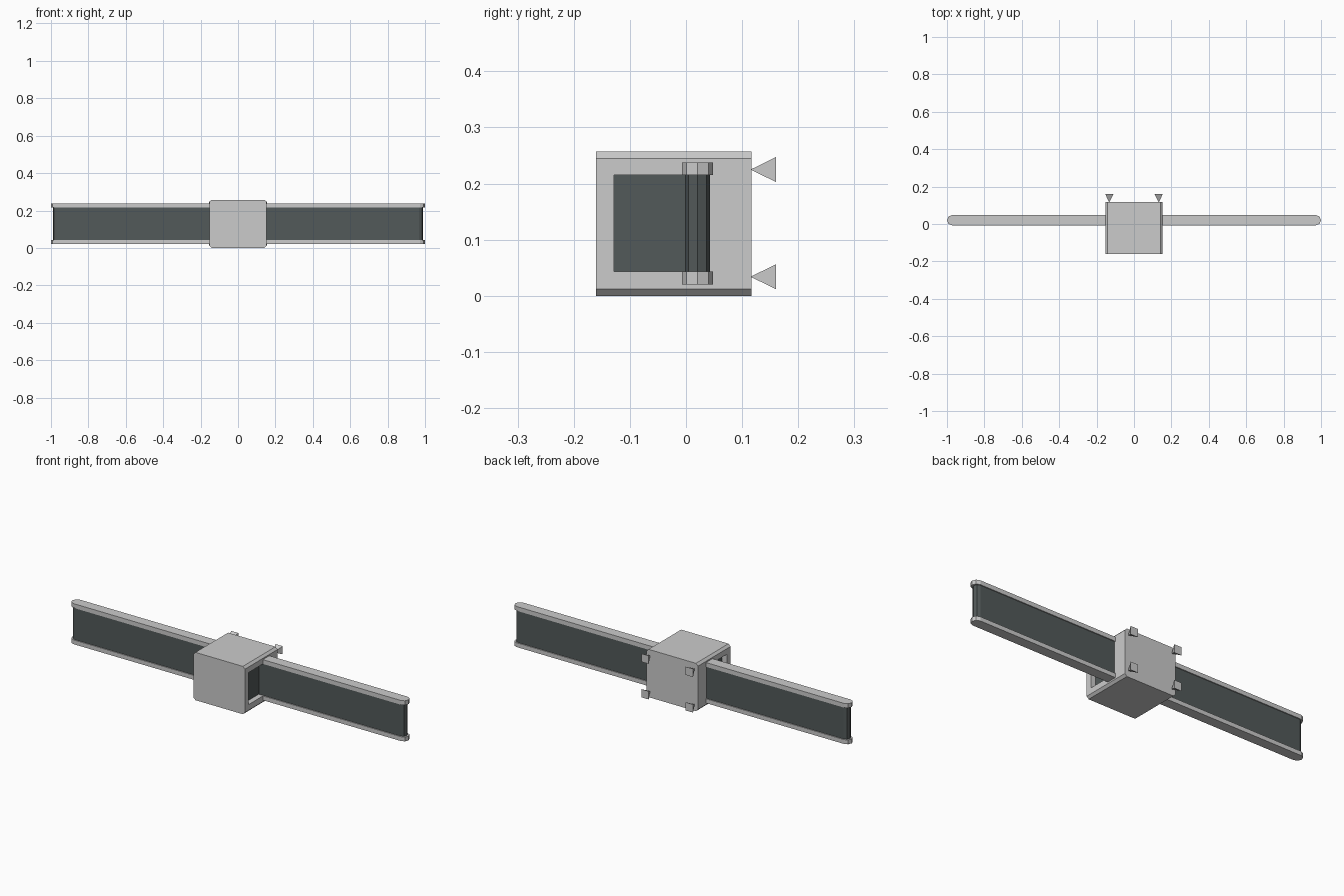
import bpy, bmesh, math

if "Cube" in bpy.data.objects:
    bpy.data.objects.remove(bpy.data.objects["Cube"])

dark = bpy.data.materials.new("dark_panel")
dark.diffuse_color = (0.085, 0.1, 0.1, 1)
dark.use_nodes = True
dark.node_tree.nodes["Principled BSDF"].inputs["Base Color"].default_value = dark.diffuse_color
BEAM_Y = 0.0205


def make(name, bm, mat=None):
    bmesh.ops.recalc_face_normals(bm, faces=bm.faces)
    me = bpy.data.meshes.new(name)
    bm.to_mesh(me)
    bm.free()
    ob = bpy.data.objects.new(name, me)
    bpy.context.collection.objects.link(ob)
    if mat:
        me.materials.append(mat)
    return ob


def extrude(name, pts, vec, mat=None):
    bm = bmesh.new()
    f = bm.faces.new([bm.verts.new(p) for p in pts])
    r = bmesh.ops.extrude_face_region(bm, geom=[f])
    bmesh.ops.translate(bm, vec=vec, verts=[v for v in r["geom"] if isinstance(v, bmesh.types.BMVert)])
    # the starting face stays as the opposite cap
    return make(name, bm, mat)


def stadium(name, half_len, r, z0, z1, mat=None):
    pts = []
    for side, start in ((1, -90), (-1, 90)):
        for i in range(5):
            a = math.radians(start + 45 * i)
            pts.append((side * (half_len - r) + r * math.cos(a), BEAM_Y + r * math.sin(a), z0))
    return extrude(name, pts, (0, 0, z1 - z0), mat)


# long track: two rails and the dark web between them
stadium("lower_rail", 1.0, 0.0275, 0.02, 0.043)
stadium("upper_rail", 1.0, 0.0275, 0.215, 0.238)
stadium("dark_web", 0.99, 0.0225, 0.042, 0.216, dark)

# central housing with chamfered long edges
W, H, C = 0.153, 0.257, 0.012
outline = [(-W + C, 0), (W - C, 0), (W, C), (W, H - C), (W - C, H), (-W + C, H), (-W, H - C), (-W, C)]
housing = extrude("housing", [(x, -0.16, z) for x, z in outline], (0, 0.277, 0))

# side recesses with dark backing panels
DEPTH = 0.03
for s, side in ((1, "right"), (-1, "left")):
    def yz(x, y0, y1, z0, z1):
        return [(x, y0, z0), (x, y1, z0), (x, y1, z1), (x, y0, z1)]
    cutter = extrude(side + "_recess_cutter", yz(s * (W - DEPTH), -0.128, 0.02, 0.043, 0.215), (s * 0.1, 0, 0))
    cutter.hide_render = True
    cutter.hide_set(True)
    m = housing.modifiers.new(side + "_recess", "BOOLEAN")
    m.object = cutter
    m.solver = "EXACT"
    extrude(side + "_recess_panel", yz(s * (W - DEPTH - 0.005), -0.128, 0.02, 0.043, 0.215), (s * 0.007, 0, 0), dark)

# four pyramid pegs on the back, points touching the housing
for sx in (-1, 1):
    for z, row in ((0.034, "lower"), (0.225, "upper")):
        bm = bmesh.new()
        h = 0.022
        base = [bm.verts.new((sx * 0.132 + a * h, 0.16, z + b * h)) for a, b in ((-1, -1), (1, -1), (1, 1), (-1, 1))]
        tip = bm.verts.new((sx * 0.132, 0.115, z))
        bm.faces.new(base)
        for i in range(4):
            bm.faces.new((base[i], base[(i + 1) % 4], tip))
        make(f"{row}_peg_{'right' if sx > 0 else 'left'}", bm)
